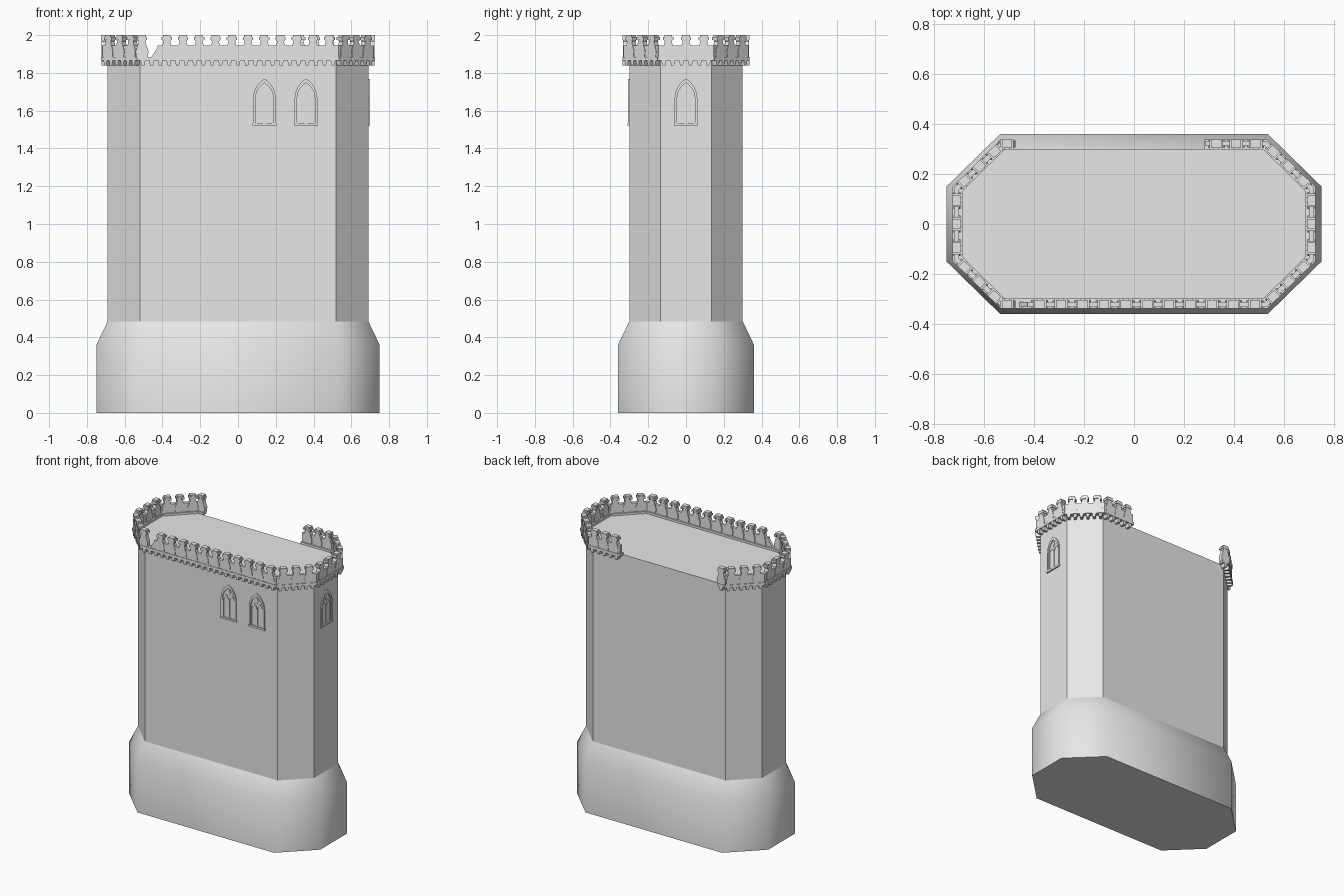
import bpy, bmesh, math
from mathutils import Vector

old = bpy.data.objects.get("Cube")
if old:
    bpy.data.objects.remove(old, do_unlink=True)

stone = bpy.data.materials.new("grey stone")
stone.diffuse_color = (0.8, 0.8, 0.8, 1)
stone.use_nodes = True
stone.node_tree.nodes["Principled BSDF"].inputs["Base Color"].default_value = (0.8, 0.8, 0.8, 1)


def finish(bm, name, smooth=None):
    bmesh.ops.recalc_face_normals(bm, faces=bm.faces[:])
    mesh = bpy.data.meshes.new(name)
    bm.to_mesh(mesh)
    bm.free()
    mesh.materials.append(stone)
    ob = bpy.data.objects.new(name, mesh)
    bpy.context.collection.objects.link(ob)
    if smooth:
        bpy.ops.object.select_all(action='DESELECT')
        ob.select_set(True)
        bpy.context.view_layer.objects.active = ob
        bpy.ops.object.shade_smooth_by_angle(angle=math.radians(smooth))
    return ob


def octagon(x, y, cx, cy):
    """Long octagon, counterclockwise from the back right corner."""
    q = [(cx, y), (-cx, y), (-x, cy), (-x, -cy)]
    return q + [(-a, -b) for a, b in q]


def loft(rings, name, smooth=None):
    bm = bmesh.new()
    loops = [[bm.verts.new((x, y, z)) for x, y in pts] for pts, z in rings]
    for a, b in zip(loops, loops[1:]):
        for i in range(len(a)):
            j = (i + 1) % len(a)
            bm.faces.new((a[i], a[j], b[j], b[i]))
    bm.faces.new(loops[0])
    bm.faces.new(loops[-1])
    return finish(bm, name, smooth)


def prism(bm, pts, origin, along, out, d0, d1):
    """Extrude a (distance, height) outline between two depths of a wall."""
    def ring(d):
        return [bm.verts.new(origin + along * u + out * d + Vector((0, 0, z))) for u, z in pts]
    a, b = ring(d0), ring(d1)
    bm.faces.new(a)
    bm.faces.new(b)
    for i in range(len(a)):
        j = (i + 1) % len(a)
        bm.faces.new((a[i], a[j], b[j], b[i]))


def rect(u0, u1, z0, z1):
    return [(u0, z0), (u1, z0), (u1, z1), (u0, z1)]


# Tower: spreading foot and tall shaft
foot = octagon(0.75, 0.36, 0.535, 0.15)
body = octagon(0.69, 0.30, 0.52, 0.135)
loft([(foot, 0), (foot, 0.36), (body, 0.485)], "tower_foot", 50)
loft([(body, 0.48), (body, 1.87)], "tower_shaft")

# Battlement runs follow the rim, open along most of the back
rim = [Vector((x, y, 0)) for x, y in octagon(0.705, 0.317, 0.526, 0.141)]
path = [Vector((-0.49, 0.317, 0))] + rim[1:] + [rim[0], Vector((0.29, 0.317, 0))]
segments = list(zip(path, path[1:]))

parapet, merlons, corbels = bmesh.new(), bmesh.new(), bmesh.new()


def frame_of(a, b):
    t = (b - a).normalized()
    return t, Vector((t.y, -t.x, 0)), (b - a).length


def crenellate(a, b):
    t, out, length = frame_of(a, b)
    prism(parapet, rect(-0.005, length + 0.005, 1.875, 1.945), a, t, out, -0.006, 0.014)
    n = max(1, round(length / 0.085))
    step = length / n
    half = [(0.03, 1.88), (0.034, 1.915), (0.024, 1.945), (0.018, 1.965), (0.025, 1.98)]
    outline = half + [(-u, z) for u, z in reversed(half)]
    for i in range(n):
        mid = a + t * step * (i + 0.5)
        prism(merlons, outline, mid, t, out, -0.012, 0.017)
        for side in (-1, 1):
            prism(merlons, rect(side * 0.018 - 0.009, side * 0.018 + 0.009, 1.975, 1.99),
                  mid, t, out, -0.02, 0.02)
        prism(merlons, rect(-0.02, 0.02, 1.978, 2.0), mid, t, out, -0.014, 0.02)


for a, b in segments:
    t, out, length = frame_of(a, b)
    # Moulding and row of corbels below the wall
    prism(corbels, rect(-0.008, length + 0.008, 1.866, 1.885), a, t, out, -0.02, 0.02)
    n = max(1, round(length / 0.045))
    for i in range(n):
        u = (i + 0.5) * length / n
        prism(corbels, [(u - 0.008, 1.84), (u + 0.008, 1.84), (u + 0.013, 1.868), (u - 0.013, 1.868)],
              a, t, out, -0.02, 0.018)
    # Broken notch near one end of the front wall
    if a.y < -0.3 and b.y < -0.3:
        crenellate(a, Vector((-0.49, a.y, 0)))
        crenellate(Vector((-0.42, a.y, 0)), b)
        prism(parapet, [(-0.04, 1.88), (0, 1.88), (0, 1.945)], Vector((-0.42, a.y, 0)), t, out, -0.006, 0.014)
    else:
        crenellate(a, b)

finish(parapet, "parapet_wall")
finish(merlons, "merlons")
finish(corbels, "corbels")


# Pointed windows with twin lancets
def arch(w, z0, spring, steps=6):
    right = [(w, z0)]
    for i in range(steps + 1):
        ang = math.radians(60) * i / steps
        right.append((-w + 2 * w * math.cos(ang), spring + 2 * w * math.sin(ang)))
    return right + [(-u, z) for u, z in reversed(right[:-1])]


def band(bm, w, width, z0, spring, shift, place, depth):
    outer, inner = arch(w, z0, spring), arch(w - width, z0, spring)
    for i in range(len(outer) - 1):
        quad = [outer[i], outer[i + 1], inner[i + 1], inner[i]]
        prism(bm, [(u + shift, z) for u, z in quad], *place, -0.01, depth)


def window(name, origin, along, out):
    bm = bmesh.new()
    place = (Vector(origin), Vector(along), Vector(out))
    band(bm, 0.06, 0.013, 1.53, 1.665, 0, place, 0.008)
    for shift in (-0.023, 0.023):
        band(bm, 0.023, 0.007, 1.535, 1.655, shift, place, 0.005)
    prism(bm, [(0, 1.695), (0.014, 1.715), (0, 1.74), (-0.014, 1.715)], *place, -0.01, 0.005)
    prism(bm, rect(-0.064, 0.064, 1.522, 1.535), *place, -0.01, 0.01)
    finish(bm, name)


window("front_window_right", (0.14, -0.30, 0), (1, 0, 0), (0, -1, 0))
window("front_window_left", (0.36, -0.30, 0), (1, 0, 0), (0, -1, 0))
window("end_window", (0.69, 0, 0), (0, 1, 0), (1, 0, 0))
